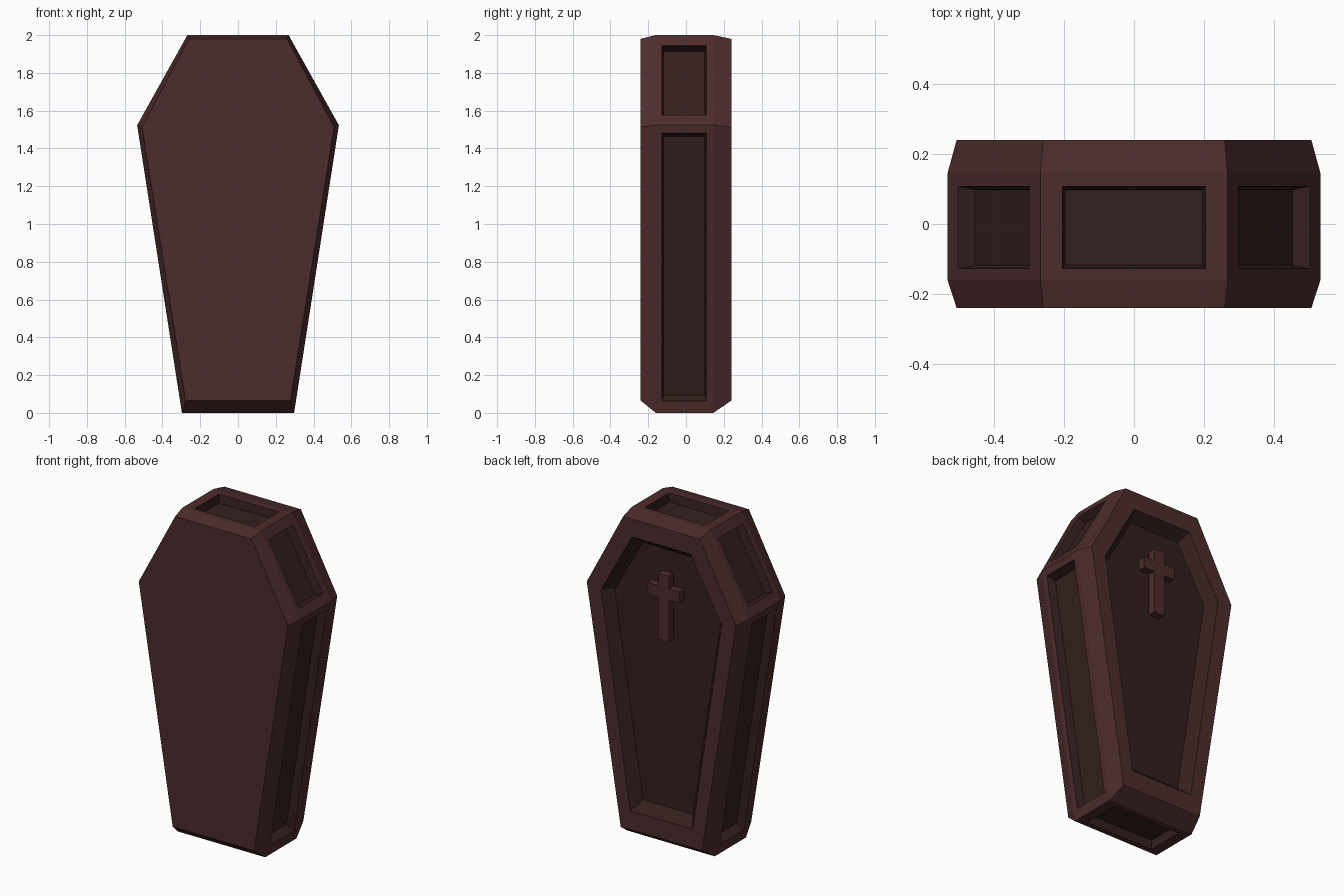
import bpy, bmesh
from mathutils import Vector

if "Cube" in bpy.data.objects:
    bpy.data.objects.remove(bpy.data.objects["Cube"])


def material(name, rgb):
    m = bpy.data.materials.new(name)
    m.diffuse_color = (*rgb, 1)
    m.use_nodes = True
    m.node_tree.nodes["Principled BSDF"].inputs["Base Color"].default_value = m.diffuse_color
    return m


wood = material("dark red wood", (0.074, 0.025, 0.026))
panel = material("darker panel wood", (0.034, 0.014, 0.013))


def hexagon(top, wide, bottom):
    """Six (x, z) corners from three right-hand ones, going round."""
    right = [top, wide, bottom]
    return right + [(-x, z) for x, z in reversed(right)]


def finish(name, bm):
    bmesh.ops.recalc_face_normals(bm, faces=bm.faces)
    me = bpy.data.meshes.new(name)
    bm.to_mesh(me)
    bm.free()
    me.materials.append(wood)
    me.materials.append(panel)
    ob = bpy.data.objects.new(name, me)
    bpy.context.collection.objects.link(ob)
    return ob


# Casket body: rings from front to back, then the sunken back panel
bm = bmesh.new()


def ring(profile, y):
    return [bm.verts.new((x, y, z)) for x, z in profile]


def bridge(a, b, mat=0):
    n = len(a)
    for i in range(n):
        j = (i + 1) % n
        bm.faces.new((a[i], a[j], b[j], b[i])).material_index = mat


outer = hexagon((0.268, 2.0), (0.534, 1.523), (0.297, 0.0))
edge = hexagon((0.26, 1.98), (0.508, 1.513), (0.277, 0.065))
opening = hexagon((0.20, 1.87), (0.41, 1.49), (0.213, 0.18))
sunk = hexagon((0.17, 1.82), (0.362, 1.482), (0.17, 0.235))

front = ring(edge, -0.24)
mid_front = ring(outer, -0.16)
mid_back = ring(outer, 0.145)
back = ring(edge, 0.24)
rim = ring(opening, 0.24)
floor = ring(sunk, 0.175)

bm.faces.new(front)
bridge(front, mid_front)
bridge(mid_back, back)
bridge(back, rim)
bridge(rim, floor, 1)
bm.faces.new(floor).material_index = 1

# Sunken panel in each of the six sides; margins differ by corner height
centre = Vector((0, 0, 1))
for i in range(6):
    j = (i + 1) % 6
    loop = [mid_front[i], mid_front[j], mid_back[j], mid_back[i]]
    p, q = mid_front[i].co, mid_front[j].co
    along = (q - p).normalized()
    inward = along.cross(Vector((0, 1, 0)))
    if inward.dot(centre - p) < 0:
        inward.negate()
    long_side = (q - p).length > 1

    def margin(corner):
        return 0.043 if long_side and corner.z > 1 else 0.063

    def frame(extra, y0, y1, depth):
        a = p + along * (margin(p) + extra) + inward * depth
        b = q - along * (margin(q) + extra) + inward * depth
        return [bm.verts.new((v.x, y, v.z))
                for v, y in ((a, y0), (b, y0), (b, y1), (a, y1))]

    mouth = frame(0, -0.128, 0.108, 0)
    base = frame(0.025 if long_side else 0.009, -0.118, 0.098, 0.05)
    bridge(loop, mouth)
    bridge(mouth, base, 1)
    bm.faces.new(base).material_index = 1

finish("casket_body", bm)

# Raised cross on the back panel: half outline mirrored, then extruded
half = [(0.037, 1.684), (0.037, 1.607), (0.11, 1.607), (0.11, 1.537),
        (0.037, 1.537), (0.037, 1.277)]
outline = half + [(-x, z) for x, z in reversed(half)]
bm = bmesh.new()
near, far = ring(outline, 0.172), ring(outline, 0.22)
bm.faces.new(near)
bm.faces.new(far)
bridge(near, far)
finish("cross", bm)
